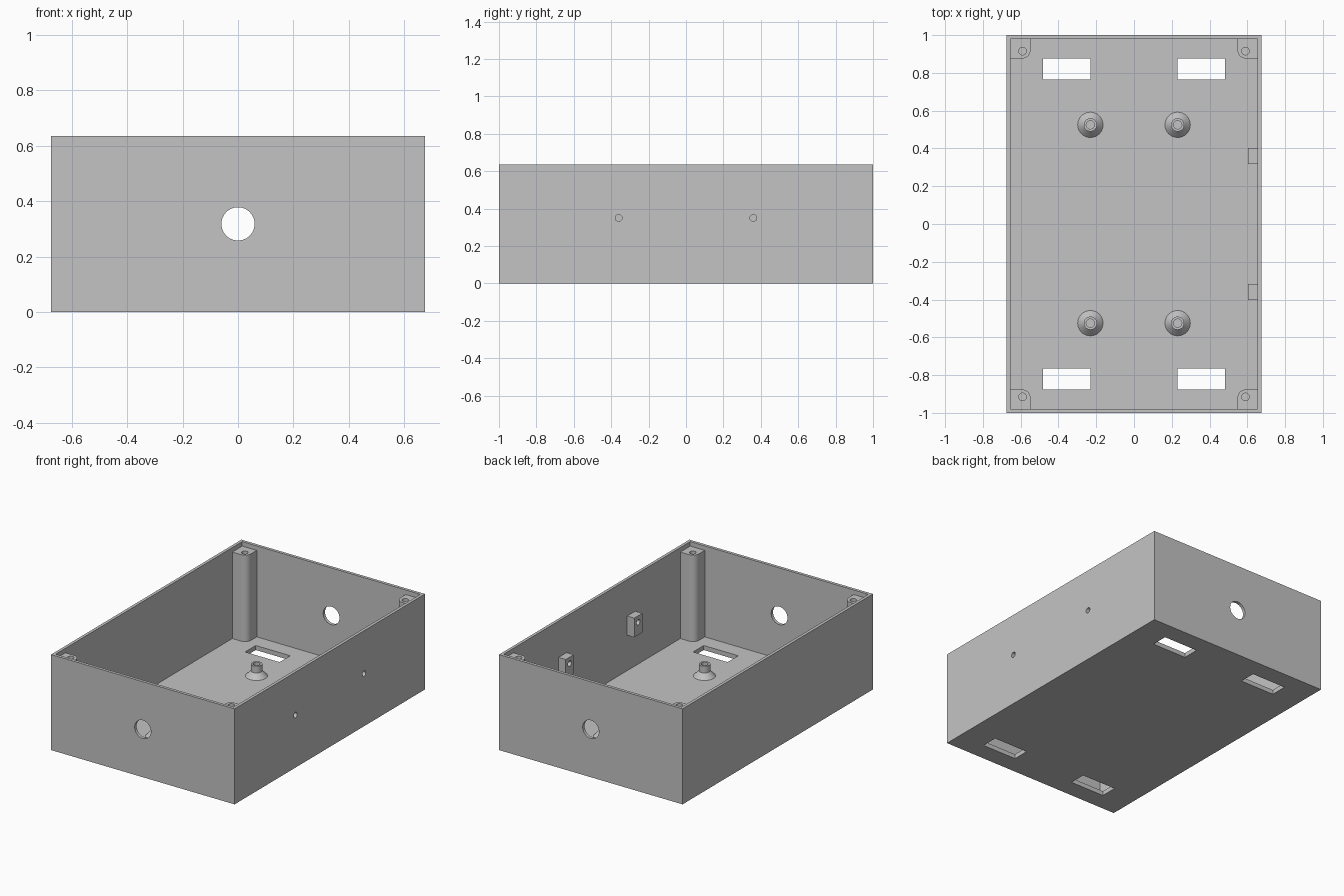
import bpy, bmesh, math
from mathutils import Matrix, Vector

cube = bpy.data.objects.get("Cube")
if cube:
    bpy.data.objects.remove(cube, do_unlink=True)

# Main dimensions
HX, HY, H = 0.675, 1.0, 0.635
WALL, FLOOR = 0.02, 0.03
SIGNS = [(sx, sy) for sx in (-1, 1) for sy in (-1, 1)]

grey = bpy.data.materials.new("plain grey")
grey.use_nodes = True
COLOUR = (0.55, 0.55, 0.55, 1)
grey.diffuse_color = COLOUR
grey.node_tree.nodes["Principled BSDF"].inputs["Base Color"].default_value = COLOUR


def add_object(name, bm):
    bmesh.ops.recalc_face_normals(bm, faces=bm.faces)
    mesh = bpy.data.meshes.new(name)
    bm.to_mesh(mesh)
    bm.free()
    mesh.materials.append(grey)
    obj = bpy.data.objects.new(name, mesh)
    bpy.context.collection.objects.link(obj)
    return obj


def box(name, low, high):
    low, high = Vector(low), Vector(high)
    bm = bmesh.new()
    bmesh.ops.create_cube(bm, size=1, matrix=Matrix.Translation((low + high) / 2)
                          @ Matrix.Diagonal((*(high - low), 1)))
    return add_object(name, bm)


def cylinder(name, centre, radius, depth, axis="Z"):
    turn = {"X": Matrix.Rotation(math.pi / 2, 4, "Y"),
            "Y": Matrix.Rotation(math.pi / 2, 4, "X"),
            "Z": Matrix.Identity(4)}[axis]
    bm = bmesh.new()
    bmesh.ops.create_cone(bm, cap_ends=True, segments=48, radius1=radius, radius2=radius,
                          depth=depth, matrix=Matrix.Translation(centre) @ turn)
    return add_object(name, bm)


def select_only(obj):
    bpy.ops.object.select_all(action="DESELECT")
    obj.select_set(True)
    bpy.context.view_layer.objects.active = obj


def cut(target, cutters):
    select_only(target)
    for cutter in cutters:
        mod = target.modifiers.new("cut", "BOOLEAN")
        mod.operation, mod.solver, mod.object = "DIFFERENCE", "EXACT", cutter
        bpy.ops.object.modifier_apply(modifier=mod.name)
        bpy.data.objects.remove(cutter, do_unlink=True)


def smooth(obj):
    select_only(obj)
    bpy.ops.object.shade_smooth_by_angle(angle=math.radians(30))


# Open tray with cable holes, floor slots and side screw holes
tray = box("tray", (-HX, -HY, 0), (HX, HY, H))
cutters = [box("cavity", (WALL - HX, WALL - HY, FLOOR), (HX - WALL, HY - WALL, H + 0.1))]
for s in (-1, 1):
    cutters.append(cylinder("cable_hole", (0, s * HY, 0.318), 0.06, 0.2, "Y"))
    cutters.append(cylinder("side_hole", (HX, s * 0.36, 0.35), 0.018, 0.3, "X"))
for sx, sy in SIGNS:
    x, y = sx * 0.356, sy * 0.82
    cutters.append(box("slot", (x - 0.127, y - 0.056, -0.1), (x + 0.127, y + 0.056, 0.1)))
cut(tray, cutters)
smooth(tray)

# Corner screw posts, rounded on the inner corner, set below the rim
POST_TOP, INNER_X, INNER_Y, ROUND = H - 0.03, 0.548, 0.876, 0.045
OUT_X, OUT_Y = HX - WALL / 2, HY - WALL / 2
for sx, sy in SIGNS:
    outline = [(OUT_X, INNER_Y), (OUT_X, OUT_Y), (INNER_X, OUT_Y)]
    for i in range(13):
        a = math.pi + i / 12 * math.pi / 2
        outline.append((INNER_X + ROUND + ROUND * math.cos(a),
                        INNER_Y + ROUND + ROUND * math.sin(a)))
    bm = bmesh.new()
    face = bm.faces.new([bm.verts.new((sx * x, sy * y, FLOOR / 2)) for x, y in outline])
    top = bmesh.ops.extrude_face_region(bm, geom=[face])["geom"]
    bmesh.ops.translate(bm, vec=(0, 0, POST_TOP - FLOOR / 2),
                        verts=[v for v in top if isinstance(v, bmesh.types.BMVert)])
    post = add_object("corner_post", bm)
    cut(post, [cylinder("screw_hole", (sx * 0.59, sy * 0.915, POST_TOP), 0.02, 0.4)])
    smooth(post)

# Board standoffs: flared foot, short neck, blind bore
PROFILE = [(0.067, FLOOR), (0.035, 0.065), (0.035, 0.11), (0.022, 0.11), (0.022, 0.04), (0, 0.04)]
for sx, sy in SIGNS:
    bm = bmesh.new()
    verts = [bm.verts.new((r, 0, z)) for r, z in PROFILE]
    edges = [bm.edges.new(pair) for pair in zip(verts, verts[1:])]
    bmesh.ops.spin(bm, geom=verts + edges, axis=(0, 0, 1), cent=(0, 0, 0),
                   angle=math.tau, steps=48)
    bmesh.ops.remove_doubles(bm, verts=bm.verts, dist=0.0001)
    bmesh.ops.translate(bm, vec=(sx * 0.231, sy * 0.525, 0), verts=bm.verts)
    smooth(add_object("standoff", bm))

# Drilled mounting tabs on the left inner wall
for s in (-1, 1):
    y = s * 0.36
    tab = box("side_tab", (0.603, y - 0.042, 0.265), (HX - WALL / 2, y + 0.042, 0.393))
    cut(tab, [cylinder("tab_hole", (HX, y, 0.35), 0.018, 0.3, "X")])
    smooth(tab)
